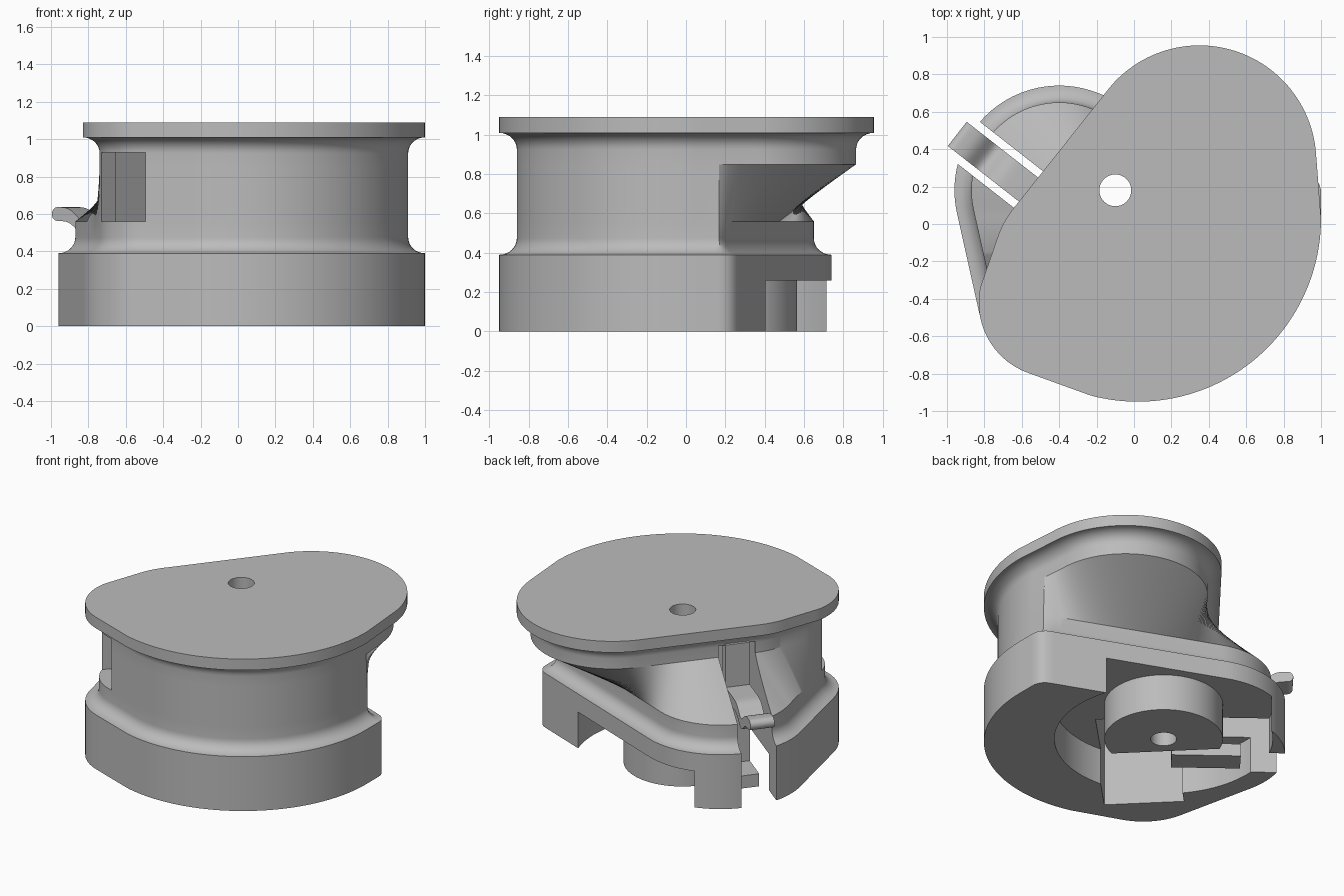
import bpy, bmesh, math
from mathutils import Vector, Matrix

if "Cube" in bpy.data.objects:
    bpy.data.objects.remove(bpy.data.objects["Cube"], do_unlink=True)

grey = bpy.data.materials.new("plain_grey")
grey.use_nodes = True
grey.diffuse_color = (0.5, 0.5, 0.5, 1)
grey.node_tree.nodes["Principled BSDF"].inputs["Base Color"].default_value = (0.5, 0.5, 0.5, 1)

PIVOT = Vector((-0.1, 0.18, 0))
SIDES = 240


def make(name, bm):
    bmesh.ops.recalc_face_normals(bm, faces=bm.faces)
    mesh = bpy.data.meshes.new(name)
    bm.to_mesh(mesh)
    bm.free()
    mesh.materials.append(grey)
    ob = bpy.data.objects.new(name, mesh)
    bpy.context.collection.objects.link(ob)
    return ob


def cylinder(name, centre, radius, low, high):
    bm = bmesh.new()
    at = Matrix.Translation((centre.x, centre.y, (low + high) / 2))
    bmesh.ops.create_cone(bm, cap_ends=True, segments=96, radius1=radius, radius2=radius,
                          depth=high - low, matrix=at)
    return make(name, bm)


def prism(name, profile, half_width, origin, degrees):
    """Extrude a (distance, height) profile sideways, pointing outward at an angle."""
    bm = bmesh.new()
    sides = [[bm.verts.new((s, w, z)) for s, z in profile] for w in (-half_width, half_width)]
    bm.faces.new(sides[0])
    bm.faces.new(sides[1])
    n = len(profile)
    for i in range(n):
        j = (i + 1) % n
        bm.faces.new((sides[0][i], sides[0][j], sides[1][j], sides[1][i]))
    turn = Matrix.Translation(origin) @ Matrix.Rotation(math.radians(degrees), 4, "Z")
    bmesh.ops.transform(bm, matrix=turn, verts=bm.verts)
    return make(name, bm)


def box(name, near, far, low, high, half_width, origin, degrees):
    return prism(name, [(near, low), (far, low), (far, high), (near, high)],
                 half_width, origin, degrees)


def carve(ob, cutters):
    for cutter in cutters:
        mod = ob.modifiers.new("cut", "BOOLEAN")
        mod.operation = "DIFFERENCE"
        mod.solver = "EXACT"
        mod.object = cutter
    bpy.context.view_layer.update()
    graph = bpy.context.evaluated_depsgraph_get()
    mesh = bpy.data.meshes.new_from_object(ob.evaluated_get(graph))
    ob.modifiers.clear()
    ob.data = mesh
    for cutter in cutters:
        bpy.data.objects.remove(cutter, do_unlink=True)


# Outlines made of arcs: centre x, centre y, radius, start and end angle
front_arc = (0.02, 0.03, 0.98, -105, 0)
corner = (-0.43, -0.42, 0.40)
top_outline = [front_arc, (0.35, 0.33, 0.625, 3, 139),
               (-0.22, -0.25, 0.54, 139, 163), (*corner, 168, 252)]
base_outline = [front_arc, (0.90, 0.17, 0.10, 0, 69),
                (-0.40, 0.18, 0.56, 69, 193), (*corner, 193, 252)]


def outline_ring(arcs, inset):
    """Inset the outline and resample it at even angles about the middle."""
    pts = []
    for cx, cy, r, a0, a1 in arcs:
        for i in range(49):
            a = math.radians(a0 + (a1 - a0) * i / 48)
            pts.append(Vector((cx + (r - inset) * math.cos(a), cy + (r - inset) * math.sin(a))))
    ring = []
    for k in range(SIDES):
        a = 2 * math.pi * k / SIDES
        ray, across = Vector((math.cos(a), math.sin(a))), Vector((-math.sin(a), math.cos(a)))
        for p, q in zip(pts, pts[1:] + pts[:1]):
            dp, dq = p.dot(across), q.dot(across)
            if dp <= 0 < dq:
                hit = p.lerp(q, dp / (dp - dq))
                if hit.dot(ray) > 0:
                    ring.append(hit)
                    break
    return ring


# Grooved body: base, lower fillet, lofted neck, upper fillet, top plate
levels = [(base_outline, 0, 0)]
fillet = [(0.09 * math.sin(t * math.pi / 16), 0.085 * (1 - math.cos(t * math.pi / 16)))
          for t in range(9)]
levels += [(base_outline, inset, 0.39 + rise) for inset, rise in fillet]
levels += [(base_outline, 0.09, 0.56), (top_outline, 0.09, 0.85)]
levels += [(top_outline, inset, 1.01 - rise) for inset, rise in reversed(fillet)]
levels += [(top_outline, 0, 1.09)]

bm = bmesh.new()
rings = [[bm.verts.new((p.x, p.y, z)) for p in outline_ring(arcs, inset)]
         for arcs, inset, z in levels]
for lower, upper in zip(rings, rings[1:]):
    for i in range(SIDES):
        j = (i + 1) % SIDES
        bm.faces.new((lower[i], lower[j], upper[j], upper[i]))
bm.faces.new(rings[0])
bm.faces.new(rings[-1])
body = make("grooved_body", bm)

# Recess, pocket, side window, clip slot and pivot hole
slot_start = Vector((-0.565, 0.185, 0))
middle = Vector((0, 0, 0))
carve(body, [
    cylinder("recess_cutter", PIVOT, 0.71, -0.2, 0.26),
    box("pocket_cutter", 0.10, 0.76, -0.2, 0.929, 0.26, middle, 225),
    box("window_cutter", 0.70, 1.2, 0.56, 0.928, 0.163, middle, 225),
    box("slot_cutter", -0.3, 0.8, -0.2, 0.93, 0.125, slot_start, 142),
    cylinder("hole_cutter", PIVOT, 0.085, -0.3, 1.4),
])

# D-shaped pivot hub
hub = cylinder("pivot_hub", PIVOT, 0.385, 0, 0.3)
carve(hub, [
    box("hub_flat_cutter", 0.10, 1.0, -0.2, 0.6, 1.0, middle, 225),
    cylinder("hub_hole_cutter", PIVOT, 0.085, -0.3, 0.8),
])

# Spring clip: stem, foot bar and wavy arm with a rounded tip
stem = box("clip_stem", -0.14, -0.07, 0, 0.94, 0.082, slot_start, 142)
foot = box("clip_foot", -0.31, 0.14, 0, 0.09, 0.082, slot_start, 142)
path = []
for i in range(33):
    t = i / 32
    s = -0.1 + 0.545 * t
    path.append(Vector((s, 0.60 - 0.07 * math.exp(-((s - 0.27) / 0.07) ** 2))))
half = 0.037
upper = [(p.x, p.y + half) for p in path]
lower = [(p.x, p.y - half) for p in path]
tip = [(path[-1].x + half * math.cos(a), path[-1].y + half * math.sin(a))
       for a in [math.pi / 2 - math.pi * k / 10 for k in range(1, 10)]]
arm = prism("clip_arm", upper + tip + lower[::-1], 0.082, slot_start, 142)

# Smooth curved walls, crisp edges
bpy.ops.object.select_all(action="DESELECT")
for ob in (body, hub, stem, foot, arm):
    ob.select_set(True)
bpy.context.view_layer.objects.active = body
bpy.ops.object.shade_smooth_by_angle(angle=math.radians(30))
